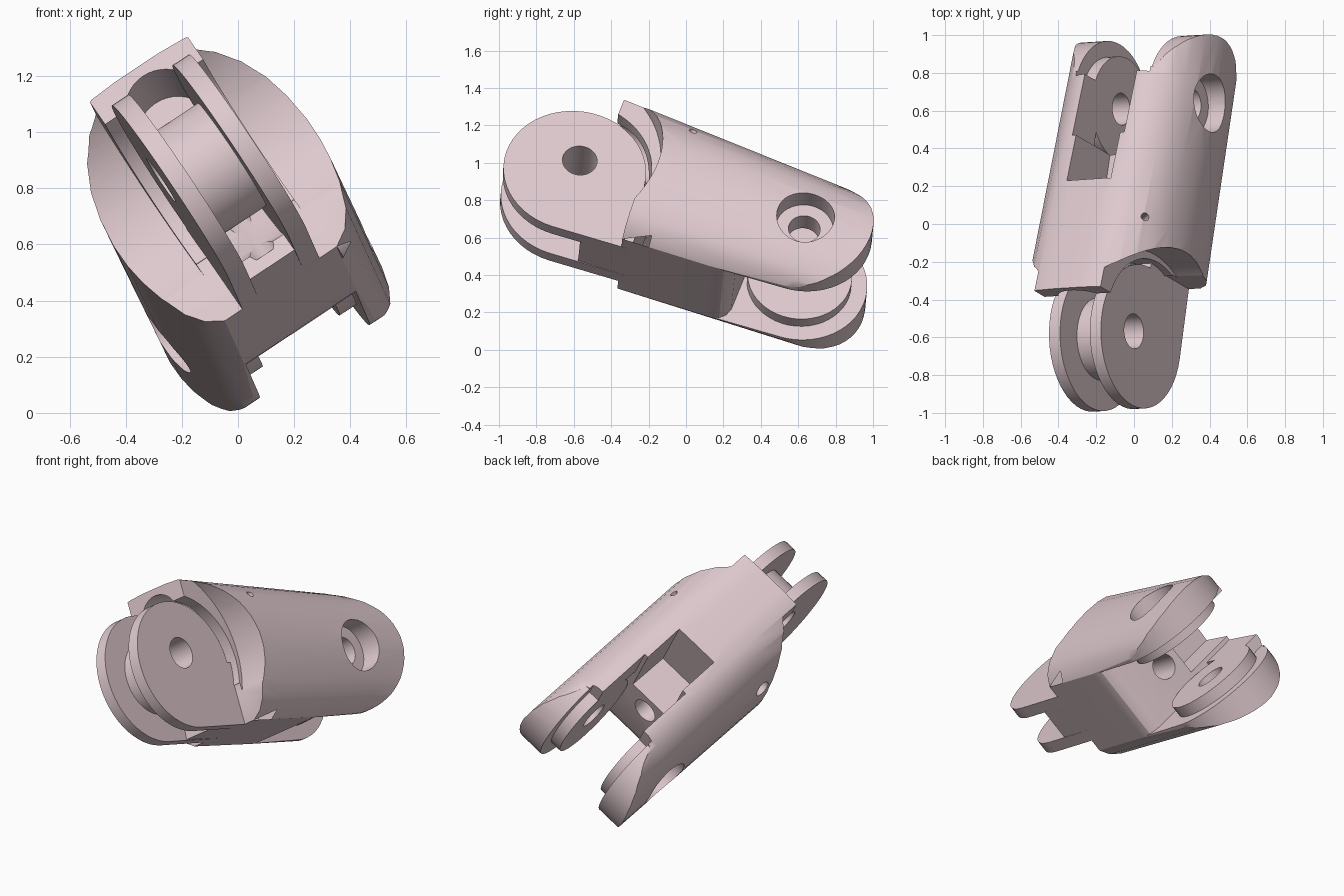
import bpy, bmesh, math
from mathutils import Matrix, Vector

if "Cube" in bpy.data.objects:
    bpy.data.objects.remove(bpy.data.objects["Cube"])

# Part space: x = hinge axis, y = length (rear +), z = knuckle top
LEN = Vector((0.133, 0.947, -0.294)).normalized()
HINGE = Vector((0.83, 0.055, 0.55))
HINGE = (HINGE - LEN * HINGE.dot(LEN)).normalized()
UP = HINGE.cross(LEN)
PLACE = Matrix.Translation(HINGE * 0.362) @ Matrix((HINGE, LEN, UP)).transposed().to_4x4()

FRONT = (-0.84, 0.54)    # front hinge disc centre (y, z)
FRONT_HOLE = (-0.835, 0.61)
REAR = (0.45, 0.54)      # rear hinge centre

pink = bpy.data.materials.new("pale_pink")
pink.use_nodes = True
pink.diffuse_color = (0.74, 0.59, 0.62, 1)
pink.node_tree.nodes["Principled BSDF"].inputs["Base Color"].default_value = (0.74, 0.59, 0.62, 1)


def add(name, bm):
    bmesh.ops.recalc_face_normals(bm, faces=bm.faces)
    mesh = bpy.data.meshes.new(name)
    bm.to_mesh(mesh)
    bm.free()
    mesh.materials.append(pink)
    ob = bpy.data.objects.new(name, mesh)
    bpy.context.collection.objects.link(ob)
    return ob


def loft(name, rings):
    bm = bmesh.new()
    loops = [[bm.verts.new(p) for p in ring] for ring in rings]
    n = len(loops[0])
    for a, b in zip(loops, loops[1:]):
        for i in range(n):
            bm.faces.new((a[i], a[(i + 1) % n], b[(i + 1) % n], b[i]))
    bm.faces.new(loops[0])
    bm.faces.new(loops[-1])
    return add(name, bm)


def prism(name, outline, x0, x1):
    return loft(name, [[(x, y, z) for y, z in outline] for x in (x0, x1)])


def box(name, x, y, z):
    return prism(name, [(y[0], z[0]), (y[1], z[0]), (y[1], z[1]), (y[0], z[1])], *x)


def rod(name, centre, axis, radius, length, sides=40):
    bm = bmesh.new()
    turn = Vector(axis).to_track_quat('Z', 'Y').to_matrix().to_4x4()
    bmesh.ops.create_cone(bm, cap_ends=True, segments=sides, radius1=radius, radius2=radius,
                          depth=length, matrix=Matrix.Translation(centre) @ turn)
    return add(name, bm)


def arc(centre, radius, start, end, steps=24):
    angles = [math.radians(start + (end - start) * i / steps) for i in range(steps + 1)]
    return [(centre[0] + radius * math.cos(a), centre[1] + radius * math.sin(a)) for a in angles]


def combine(ob, tool, operation='DIFFERENCE'):
    mod = ob.modifiers.new("bool", 'BOOLEAN')
    mod.operation, mod.solver, mod.object = operation, 'EXACT', tool
    bpy.context.view_layer.update()
    result = bpy.data.meshes.new_from_object(ob.evaluated_get(bpy.context.evaluated_depsgraph_get()))
    ob.modifiers.clear()
    ob.data = result
    bpy.data.objects.remove(tool)


# Main shell: rounded section with a flat underside, tapering toward the rear
half = [(0.09, 1.047), (0.2, 1.04), (0.27, 1.0), (0.33, 0.94), (0.375, 0.86), (0.4, 0.77),
        (0.413, 0.66), (0.412, 0.57), (0.402, 0.48), (0.38, 0.37), (0.345, 0.27), (0.3, 0.205),
        (0.24, 0.165)]
section = half + [(-x, z) for x, z in reversed(half)]
rings = []
for y in (-0.73, -0.3, 0.1, 0.5, 0.9):
    s = 1 - 0.115 * (y + 0.73)
    rings.append([(x, y, 0.165 + (z - 0.165) * s) for x, z in section])
shell = loft("main_shell", rings)

# Round the rear of the shell
rear = arc((0.457, 0.535), 0.36, -90, 75) + [(0.5, 1.4), (-1, 1.4), (-1, 0.14)]
combine(shell, prism("rear_round", rear, -0.6, 0.6), 'INTERSECT')

# Rear fork: wide lower slot with a rounded floor edge, narrow upper slot between lips
fork = [(0.08, -0.2), (0.08, 0.165), (0.12, 0.175), (0.15, 0.205), (0.165, 0.25), (0.165, 0.74),
        (0.52, 0.74), (0.52, 1.4), (1.3, 1.4), (1.3, -0.2)]
combine(shell, prism("fork_slot", fork, -0.235, 0.235))
combine(shell, box("lip_slot", (-0.165, 0.165), (0.165, 1.3), (0.5, 1.4)))
combine(shell, box("top_slot", (-0.14, 0.14), (-0.1, 0.3), (0.62, 1.4)))

# Front clearances: around the hinge discs, and wider arcs beside the hood
combine(shell, rod("hinge_clearance", (0, *FRONT), (1, 0, 0), 0.41, 2, 64))
combine(shell, box("lower_clearance", (-0.6, 0.6), (-1, -0.45), (0, 0.4)))
for side in (-1, 1):
    combine(shell, rod("side_clearance", (side * 0.46, -0.96, 0.58), (1, 0, 0), 0.56, 0.5, 80))

# Cable channel, hood bore, small bores in the skin
combine(shell, rod("hood_bore", (0, -0.6, 0.867), (0, 1, 0), 0.14, 0.4))
combine(shell, rod("cable_bore", (0, -0.1, 0.5), (0, 1, 0), 0.075, 1))
combine(shell, rod("pin_bore", (0.33, -0.3, 0.89), (0.75, 0, 0.65), 0.022, 0.2, 16))
combine(shell, rod("side_bore", (-0.42, -0.34, 0.74), (1, 0, 0), 0.05, 0.25, 24))

# Counterbored rear hinge holes
combine(shell, rod("rear_hole", (0, *REAR), (1, 0, 0), 0.085, 2))
for side in (-1, 1):
    combine(shell, rod("counterbore", (side * 0.485, *REAR), (1, 0, 0), 0.155, 0.4))

parts = [shell]

# Web joining the front plates below the hinge, with a cable groove
slope = [(-0.4, 0.56), (-0.45, 0.5), (-0.53, 0.36), (-0.6, 0.28), (-0.67, 0.24), (-0.68, 0.165), (-0.4, 0.165)]
web = prism("front_web", slope, -0.12, 0.12)
combine(web, rod("cable_groove", (0, -0.51, 0.47), (0, 0.32, 0.36), 0.06, 0.6))
parts.append(web)

# Hinge hub between the front plates
hub = rod("front_hub", (0, *FRONT), (1, 0, 0), 0.22, 0.2, 48)
combine(hub, rod("hub_hole", (0, *FRONT_HOLE), (1, 0, 0), 0.093, 2))
parts.append(hub)

for side, label in ((1, "left"), (-1, "right")):
    # Front hinge plate: round nose with a straight lower neck
    nose = arc(FRONT, 0.382, 0, 270, 40) + [(-0.4, 0.165), (-0.4, 0.535)]
    plate = prism(label + "_front_plate", nose, side * 0.095, side * 0.165)
    combine(plate, rod("plate_hole", (0, *FRONT_HOLE), (1, 0, 0), 0.093, 2))
    # Rear inner boss
    boss = rod(label + "_rear_boss", (side * 0.205, *REAR), (1, 0, 0), 0.28, 0.08, 48)
    combine(boss, rod("boss_hole", (0, *REAR), (1, 0, 0), 0.085, 2))
    parts += [plate, boss]

# Tilt every part into place and smooth the curved skins
for ob in parts:
    ob.data.transform(PLACE)
    bpy.ops.object.select_all(action='DESELECT')
    ob.select_set(True)
    bpy.context.view_layer.objects.active = ob
    bpy.ops.object.shade_smooth_by_angle(angle=math.radians(30))
